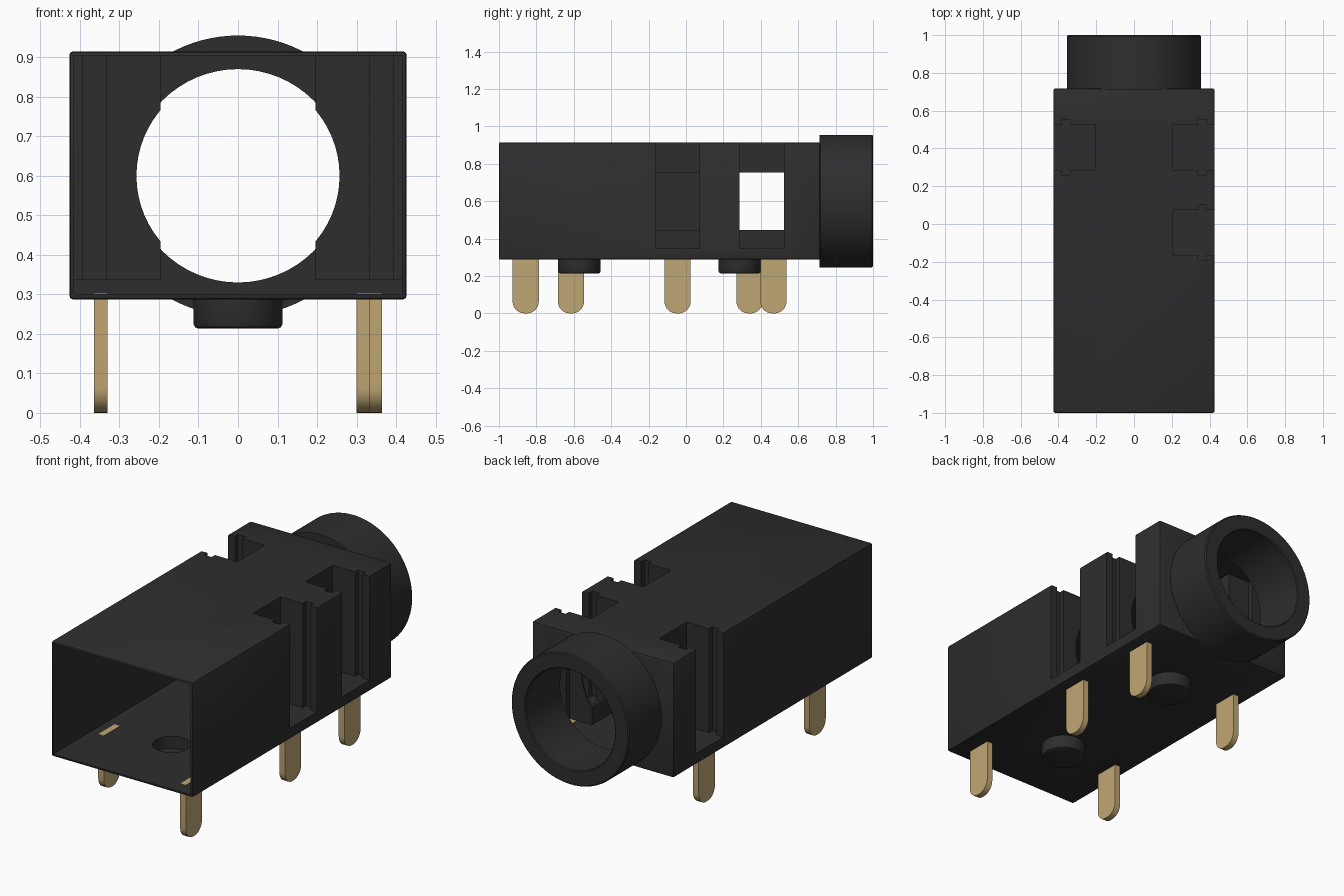
import bpy, bmesh, math
from mathutils import Matrix, Vector

cube = bpy.data.objects.get("Cube")
if cube:
    bpy.data.objects.remove(cube, do_unlink=True)


def material(name, color, rough):
    m = bpy.data.materials.new(name)
    m.use_nodes = True
    m.diffuse_color = (*color, 1)
    shader = m.node_tree.nodes["Principled BSDF"]
    shader.inputs["Base Color"].default_value = (*color, 1)
    shader.inputs["Roughness"].default_value = rough
    return m


BLACK = material("black plastic", (0.027, 0.027, 0.027), 0.6)
GOLD = material("gold contact", (0.53, 0.385, 0.175), 0.5)


def finish(bm, name, mat):
    bmesh.ops.recalc_face_normals(bm, faces=bm.faces)
    me = bpy.data.meshes.new(name)
    bm.to_mesh(me)
    bm.free()
    me.materials.append(mat)
    ob = bpy.data.objects.new(name, me)
    bpy.context.collection.objects.link(ob)
    return ob


def box(name, x, y, z, bevel=0):
    """Box from (low, high) ranges."""
    bm = bmesh.new()
    bmesh.ops.create_cube(bm, size=1)
    for v in bm.verts:
        v.co = Vector([(a + b) / 2 + c * (b - a) for (a, b), c in zip((x, y, z), v.co)])
    if bevel:
        bmesh.ops.bevel(bm, geom=bm.edges[:], offset=bevel, segments=2,
                        profile=0.5, affect='EDGES')
    return finish(bm, name, BLACK)


def lathe(name, profile, matrix, steps=64, closed=True):
    """Revolve (radius, height) points around z, then place with matrix."""
    bm = bmesh.new()
    vs = [bm.verts.new((r, 0, h)) for r, h in profile]
    pairs = list(zip(vs, vs[1:]))
    if closed:
        pairs.append((vs[-1], vs[0]))
    edges = [bm.edges.new(p) for p in pairs]
    bmesh.ops.spin(bm, geom=vs + edges, cent=(0, 0, 0), axis=(0, 0, 1),
                   angle=math.tau, steps=steps, use_merge=True)
    bmesh.ops.remove_doubles(bm, verts=bm.verts, dist=1e-5)
    bm.transform(matrix)
    return finish(bm, name, BLACK)


def rod(radius, low, high, matrix):
    return lathe("cutter", [(0, low), (radius, low), (radius, high), (0, high)],
                 matrix, closed=False)


def combine(target, tool, operation):
    """Apply a boolean and discard the tool."""
    tool.hide_render = True
    mod = target.modifiers.new("cut", 'BOOLEAN')
    mod.operation, mod.object, mod.solver = operation, tool, 'EXACT'
    bpy.context.view_layer.objects.active = target
    bpy.ops.object.modifier_apply(modifier=mod.name)
    bpy.data.objects.remove(tool, do_unlink=True)


def smooth(ob):
    bpy.ops.object.select_all(action='DESELECT')
    ob.select_set(True)
    bpy.context.view_layer.objects.active = ob
    bpy.ops.object.shade_smooth_by_angle(angle=math.radians(32))


AXIS_Z = 0.6
ALONG_Y = Matrix.Translation((0, 0, AXIS_Z)) @ Matrix.Rotation(-math.pi / 2, 4, 'X')

# Thin-walled housing, open at the front
housing = box("housing", (-0.427, 0.427), (-1, 0.718), (0.287, 0.915), 0.01)
combine(housing, box("cutter", (-0.415, 0.415), (-1.1, 0.7), (0.301, 0.904)), 'DIFFERENCE')


# Side pockets: a main slot plus a narrower cross groove
def pocket(side, y, grow, outer, top):
    parts = []
    for x0, x1, half in ((0.205, outer, 0.118), (0.34, 0.385, 0.146)):
        if x1 != outer:
            x1 += grow
        xs = sorted((side * (x0 - grow), side * x1))
        parts.append(box("pocket", xs, (y - half - grow, y + half + grow),
                         (0.347 - grow, top)))
    combine(parts[0], parts[1], 'UNION')
    return parts[0]


pockets = [(-1, 0.405), (1, 0.405), (1, -0.045)]
for side, y in pockets:
    combine(housing, pocket(side, y, 0.009, 0.421, 0.91), 'UNION')
for side, y in pockets:
    combine(housing, pocket(side, y, 0, 0.5, 1.0), 'DIFFERENCE')

# Plug bore through the pocket walls and the wider hole in the end wall
combine(housing, rod(0.257, -0.4, 0.62, ALONG_Y), 'DIFFERENCE')
combine(housing, rod(0.27, 0.61, 0.8, ALONG_Y), 'DIFFERENCE')

# Locating pegs: hollow cups under the floor
for name, y in (("front_peg", -0.57), ("back_peg", 0.287)):
    place = Matrix.Translation((0, y, 0))
    combine(housing, rod(0.095, 0.25, 0.33, place), 'DIFFERENCE')
    cup = lathe(name, [(0, 0.213), (0.1, 0.213), (0.109, 0.217), (0.113, 0.226),
                       (0.113, 0.292), (0.095, 0.292), (0.095, 0.235), (0, 0.235)],
                place, 48, False)
    smooth(cup)
smooth(housing)

# Round socket barrel at the back
barrel = lathe("barrel", [(0.27, 0.713), (0.355, 0.713), (0.355, 0.994), (0.349, 1),
                          (0.275, 1), (0.27, 0.995)], ALONG_Y, 96)
smooth(barrel)


# Flat solder pins with rounded tips
def pin(name, x, y):
    half, top, r, thick = 0.07, 0.304, 0.064, 0.034
    outline = [(-half, top), (half, top)]
    for i in range(17):
        a = -math.pi * i / 16
        cx = (half - r) * (1 if i <= 8 else -1)
        outline.append((cx + r * math.cos(a), r + r * math.sin(a)))
    bm = bmesh.new()
    face = bm.faces.new([bm.verts.new((x - thick / 2, y + u, z)) for u, z in outline])
    ext = bmesh.ops.extrude_face_region(bm, geom=[face])
    moved = [g for g in ext["geom"] if isinstance(g, bmesh.types.BMVert)]
    bmesh.ops.translate(bm, verts=moved, vec=(thick, 0, 0))
    smooth(finish(bm, name, GOLD))


pin("left_front_pin", 0.317, -0.857)
pin("left_middle_pin", 0.347, -0.045)
pin("left_back_pin", 0.347, 0.467)
pin("right_front_pin", -0.347, -0.615)
pin("right_back_pin", -0.347, 0.34)
